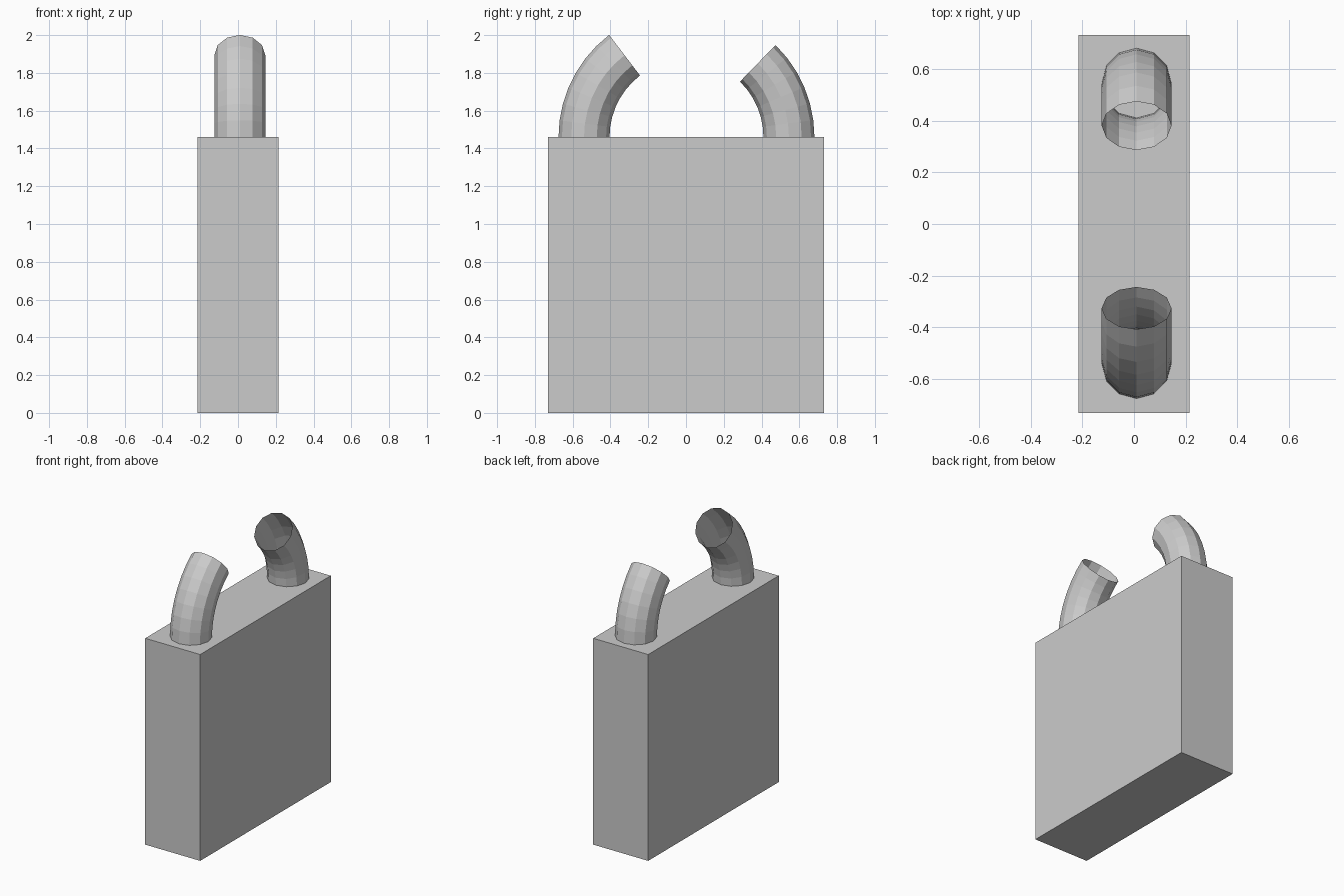
import bpy, bmesh
from math import sin, cos, pi, radians
from mathutils import Vector

if "Cube" in bpy.data.objects:
    bpy.data.objects.remove(bpy.data.objects["Cube"])

TOP = 1.46      # height of the box
SIDES = 12      # pipe cross-section


def make_object(name, bm):
    mesh = bpy.data.meshes.new(name)
    bm.to_mesh(mesh)
    bm.free()
    obj = bpy.data.objects.new(name, mesh)
    bpy.context.collection.objects.link(obj)
    return obj


def bent_pipe(name, y, direction, bend, angle, segments, radius=0.135, x=0.01):
    """Open-ended pipe rising from the box top and bending along +y or -y."""
    bm = bmesh.new()
    rings = []
    for i in range(segments + 1):
        a = radians(angle) * i / segments
        centre = Vector((x, y + direction * bend * (1 - cos(a)), TOP + bend * sin(a)))
        across = Vector((0, direction * cos(a), -sin(a)))
        ring = []
        for k in range(SIDES):
            t = 2 * pi * k / SIDES
            ring.append(bm.verts.new(
                centre + radius * (cos(t) * across + sin(t) * Vector((direction, 0, 0)) * -1)))
        rings.append(ring)
    for low, high in zip(rings, rings[1:]):
        for k in range(SIDES):
            n = (k + 1) % SIDES
            bm.faces.new((low[k], high[k], high[n], low[n]))
    # walls face outward
    bm.normal_update()
    for f in bm.faces:
        f.smooth = False
    return make_object(name, bm)


# Upright rectangular box
bm = bmesh.new()
bmesh.ops.create_cube(bm, size=1)
for v in bm.verts:
    v.co = Vector((v.co.x * 0.43, v.co.y * 1.46, (v.co.z + 0.5) * TOP))
make_object("box_body", bm)

# Two pipes bending towards each other
bent_pipe("front_pipe", -0.54, 1, 0.545, 52.7, 7)
bent_pipe("back_pipe", 0.545, -1, 0.545, 45.8, 6)
